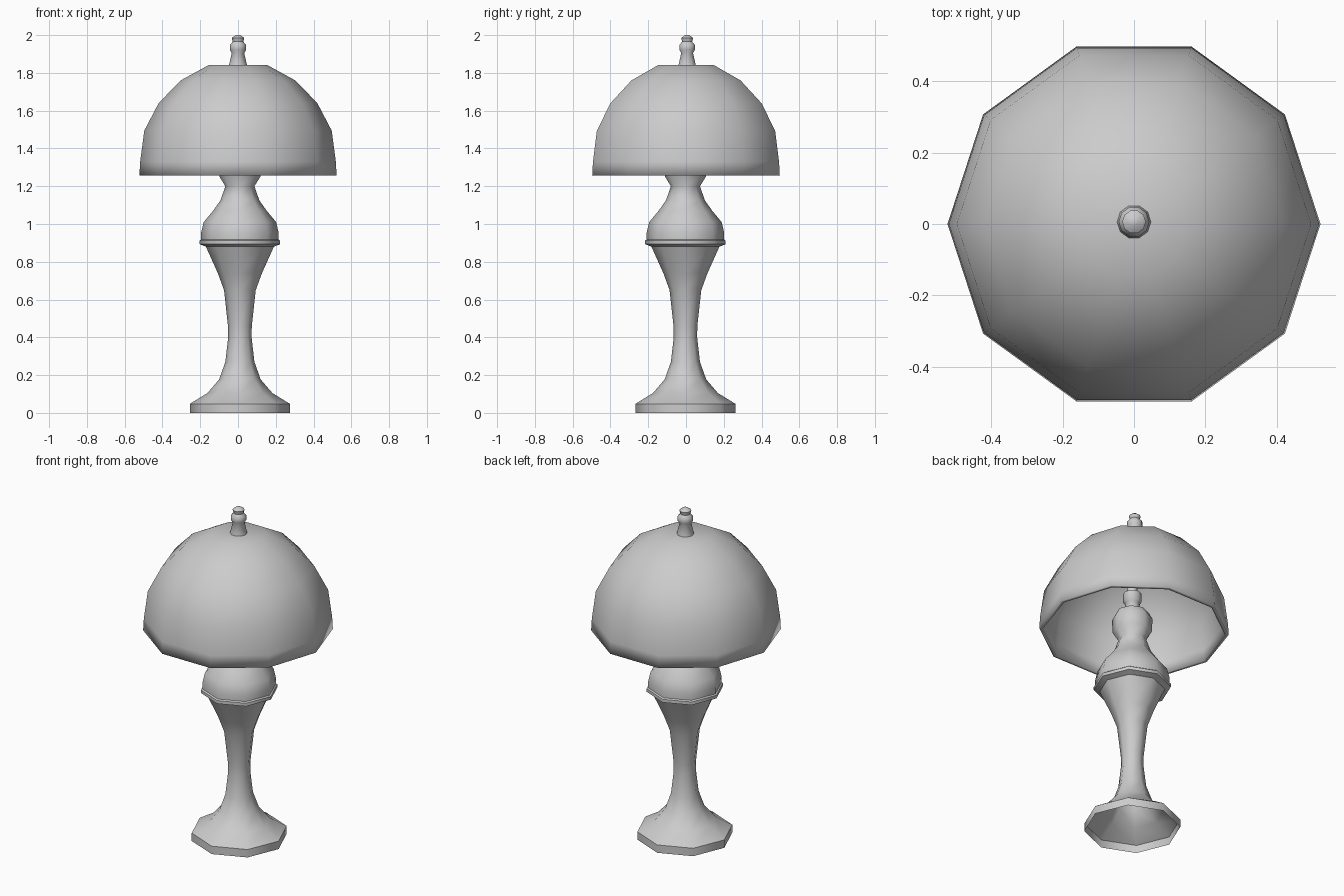
import bpy, bmesh
from math import cos, sin, tau, radians

if "Cube" in bpy.data.objects:
    bpy.data.objects.remove(bpy.data.objects["Cube"])


def lathe(name, profile, sides, centre=(0, 0), cap_bottom=False, cap_top=False):
    """Spin a (radius, height) profile into a faceted shell, with a corner on +x."""
    bm = bmesh.new()
    rings = [[bm.verts.new((centre[0] + r * cos(tau * i / sides),
                            centre[1] + r * sin(tau * i / sides), z))
              for i in range(sides)] for r, z in profile]
    for low, high in zip(rings, rings[1:]):
        for i in range(sides):
            j = (i + 1) % sides
            bm.faces.new((low[i], low[j], high[j], high[i]))
    if cap_bottom:
        bm.faces.new(rings[0][::-1])
    if cap_top:
        bm.faces.new(rings[-1])
    mesh = bpy.data.meshes.new(name)
    bm.to_mesh(mesh)
    bm.free()
    obj = bpy.data.objects.new(name, mesh)
    bpy.context.collection.objects.link(obj)
    bpy.ops.object.select_all(action='DESELECT')
    obj.select_set(True)
    bpy.context.view_layer.objects.active = obj
    bpy.ops.object.shade_smooth_by_angle(angle=radians(50))
    return obj


AXIS = (0.01, -0.003)

# Hollow foot and waisted column, open underneath
lathe("lamp_column", [
    (0.265, 0), (0.265, 0.048), (0.172, 0.105), (0.11, 0.177), (0.077, 0.27),
    (0.062, 0.4), (0.063, 0.46), (0.084, 0.65), (0.117, 0.74), (0.18, 0.88)],
    8, AXIS)

# Collar, vase-shaped upper body and flared cup
lathe("lamp_upper_body", [
    (0.18, 0.88), (0.213, 0.893), (0.213, 0.912), (0.205, 0.918), (0.205, 0.955),
    (0.192, 1.01), (0.142, 1.07), (0.103, 1.125), (0.077, 1.2), (0.108, 1.25),
    (0.112, 1.33), (0.09, 1.37), (0.04, 1.38)],
    8, AXIS)

# Socket and rod holding the shade
lathe("shade_rod", [
    (0.04, 1.38), (0.04, 1.43), (0.052, 1.44), (0.052, 1.49), (0.03, 1.5),
    (0.03, 1.835)],
    8, AXIS, cap_top=True)

# Ten-sided dome shade with a flat top and some thickness
shade = lathe("lamp_shade", [
    (0.522, 1.257), (0.518, 1.33), (0.496, 1.495), (0.42, 1.64),
    (0.304, 1.76), (0.152, 1.843)],
    10, cap_top=True)
thick = shade.modifiers.new("thickness", 'SOLIDIFY')
thick.thickness = 0.02
thick.offset = -1

# Turned finial
lathe("finial", [
    (0.048, 1.84), (0.033, 1.905), (0.043, 1.922), (0.043, 1.948),
    (0.028, 1.965), (0.033, 1.985), (0.012, 2.0)],
    10, (0, 0.006), cap_bottom=True, cap_top=True)
